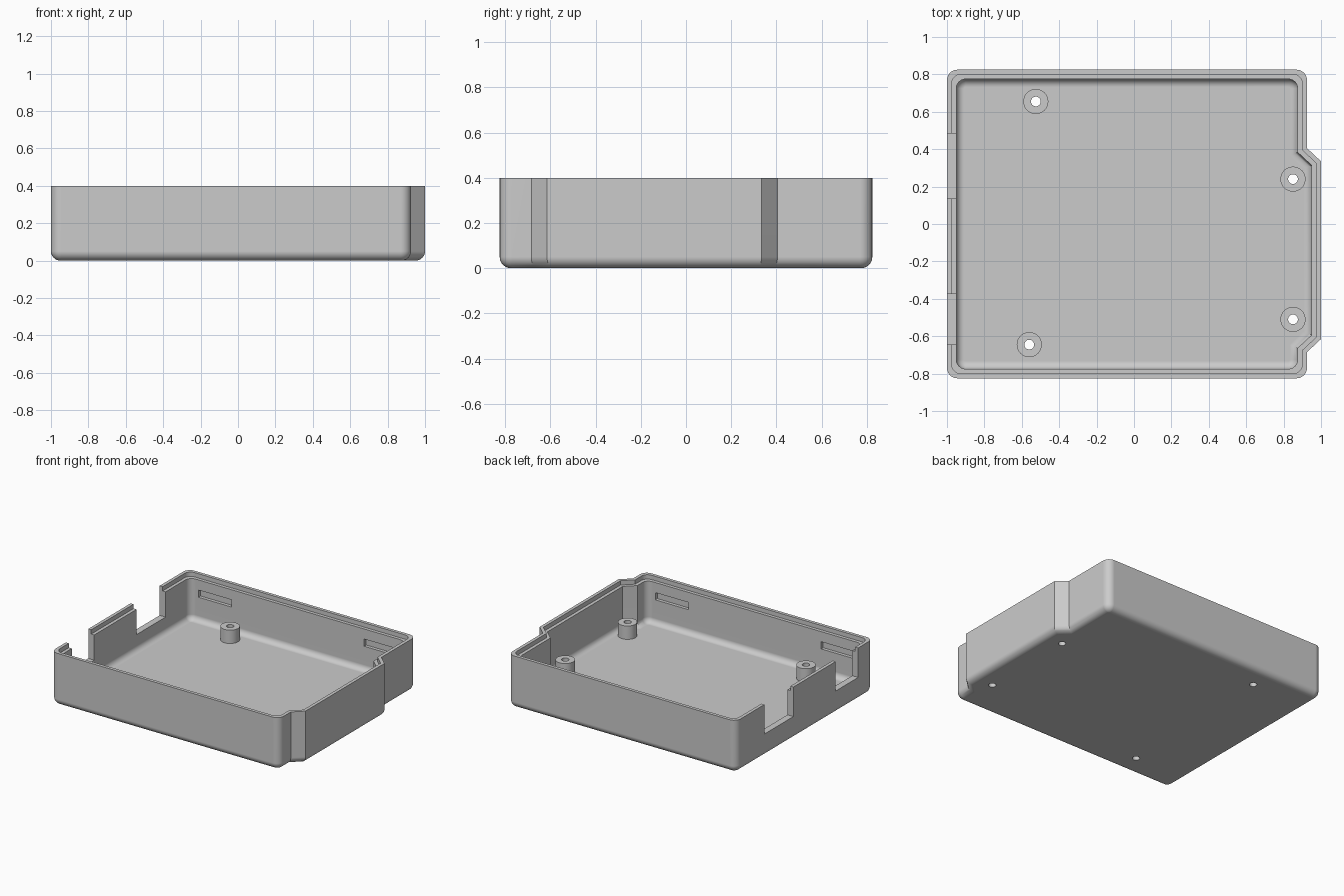
import bpy
import bmesh
from math import sin, cos, pi
from mathutils import Vector

cube = bpy.data.objects.get("Cube")
if cube:
    bpy.data.objects.remove(cube, do_unlink=True)

HEIGHT, WALL, FLOOR, LIP = 0.40, 0.05, 0.053, 0.025
OUT_R, IN_R = 0.05, 0.042
STEPS = 6

grey = bpy.data.materials.new("plain_grey")
grey.use_nodes = True
COLOUR = (0.6, 0.6, 0.6, 1)
grey.diffuse_color = COLOUR
grey.node_tree.nodes["Principled BSDF"].inputs["Base Color"].default_value = COLOUR

# Plan outline, counterclockwise: corner and whether it is rounded
PLAN = [(-1, -0.825, True), (0.925, -0.825, True), (0.925, -0.685, False),
        (1, -0.615, False), (1, 0.335, False), (0.925, 0.405, False),
        (0.925, 0.825, True), (-1, 0.825, True)]


def outline(inset, radius):
    """Plan outline moved inward, with rounded box corners."""
    pts = [Vector(p[:2]) for p in PLAN]
    ring = []
    for i, p in enumerate(pts):
        a = (p - pts[i - 1]).normalized()
        b = (pts[(i + 1) % len(pts)] - p).normalized()
        na, nb = Vector((-a.y, a.x)), Vector((-b.y, b.x))
        corner = p + (na + nb) * inset / (1 + na.dot(nb))
        if not PLAN[i][2]:
            ring.append(corner)
            continue
        centre = corner + (na + nb) * radius
        for k in range(STEPS + 1):
            t = k / STEPS * pi / 2
            ring.append(centre - (na * cos(t) + nb * sin(t)) * radius)
    return ring


def finish(name, bm):
    bmesh.ops.recalc_face_normals(bm, faces=bm.faces)
    mesh = bpy.data.meshes.new(name)
    bm.to_mesh(mesh)
    bm.free()
    mesh.materials.append(grey)
    obj = bpy.data.objects.new(name, mesh)
    bpy.context.collection.objects.link(obj)
    return obj


def box(name, x0, x1, y0, y1, z0, z1):
    bm = bmesh.new()
    bmesh.ops.create_cube(bm, size=1)
    for v in bm.verts:
        v.co = ((x0 + x1) / 2 + v.co.x * (x1 - x0),
                (y0 + y1) / 2 + v.co.y * (y1 - y0),
                (z0 + z1) / 2 + v.co.z * (z1 - z0))
    return finish(name, bm)


def cylinder(name, x, y, radius, z0, z1):
    bm = bmesh.new()
    bmesh.ops.create_cone(bm, cap_ends=True, segments=32, radius1=radius,
                          radius2=radius, depth=z1 - z0)
    bmesh.ops.translate(bm, verts=bm.verts, vec=(x, y, (z0 + z1) / 2))
    return finish(name, bm)


# Wall section from the underside, over the stepped rim, to the inner floor
section = []
for k in range(STEPS + 1):
    t = k / STEPS * pi / 2
    d = OUT_R * (1 - sin(t))
    section.append((d, OUT_R * (1 - cos(t)), max(0.055 - d, 0.005)))
section += [(0, HEIGHT, 0.055), (LIP, HEIGHT, 0.05), (LIP, HEIGHT - 0.033, 0.05),
            (WALL, HEIGHT - 0.033, 0.05)]
for k in range(STEPS + 1):
    t = k / STEPS * pi / 2
    d = IN_R * (1 - cos(t))
    section.append((WALL + d, FLOOR + IN_R * (1 - sin(t)), 0.05 - d))

bm = bmesh.new()
rings = [[bm.verts.new((p.x, p.y, z)) for p in outline(d, r)] for d, z, r in section]
for lower, upper in zip(rings, rings[1:]):
    for i in range(len(lower)):
        j = (i + 1) % len(lower)
        bm.faces.new((lower[i], lower[j], upper[j], upper[i]))
bm.faces.new(rings[0])
bm.faces.new(rings[-1])
tray = finish("enclosure_tray", bm)


def combine(tool, operation):
    mod = tray.modifiers.new(tool.name, "BOOLEAN")
    mod.object, mod.operation, mod.solver = tool, operation, "EXACT"
    tool.hide_render = True
    tool.hide_viewport = True
    bpy.context.view_layer.objects.active = tray
    bpy.ops.object.modifier_apply(modifier=mod.name)
    bpy.data.objects.remove(tool, do_unlink=True)


# Connector openings in the side wall
for y0, y1 in [(0.135, 0.485), (-0.645, -0.375)]:
    combine(box("opening_cutter", -1.1, -0.93, y0, y1, 0.175, 0.5), "DIFFERENCE")

# Shallow latch slots on the inner faces of the front and back walls
for side in (-1, 1):
    for x in (-0.737, 0.661):
        ys = sorted((side * 0.75, side * 0.80))
        combine(box("slot_cutter", x - 0.14, x + 0.14, *ys, 0.235, 0.29), "DIFFERENCE")

# Screw posts with holes through the floor
for x, y in [(-0.525, 0.655), (0.85, 0.24), (0.85, -0.51), (-0.56, -0.645)]:
    combine(cylinder("screw_post", x, y, 0.067, 0.03, 0.155), "UNION")
    combine(cylinder("screw_hole", x, y, 0.026, -0.1, 0.3), "DIFFERENCE")

# Smooth fillets with flat faces kept flat
bpy.ops.object.select_all(action="DESELECT")
tray.select_set(True)
bpy.context.view_layer.objects.active = tray
bpy.ops.object.shade_smooth_by_angle(angle=pi / 6)
weighted = tray.modifiers.new("flat_face_normals", "WEIGHTED_NORMAL")
weighted.keep_sharp = True
